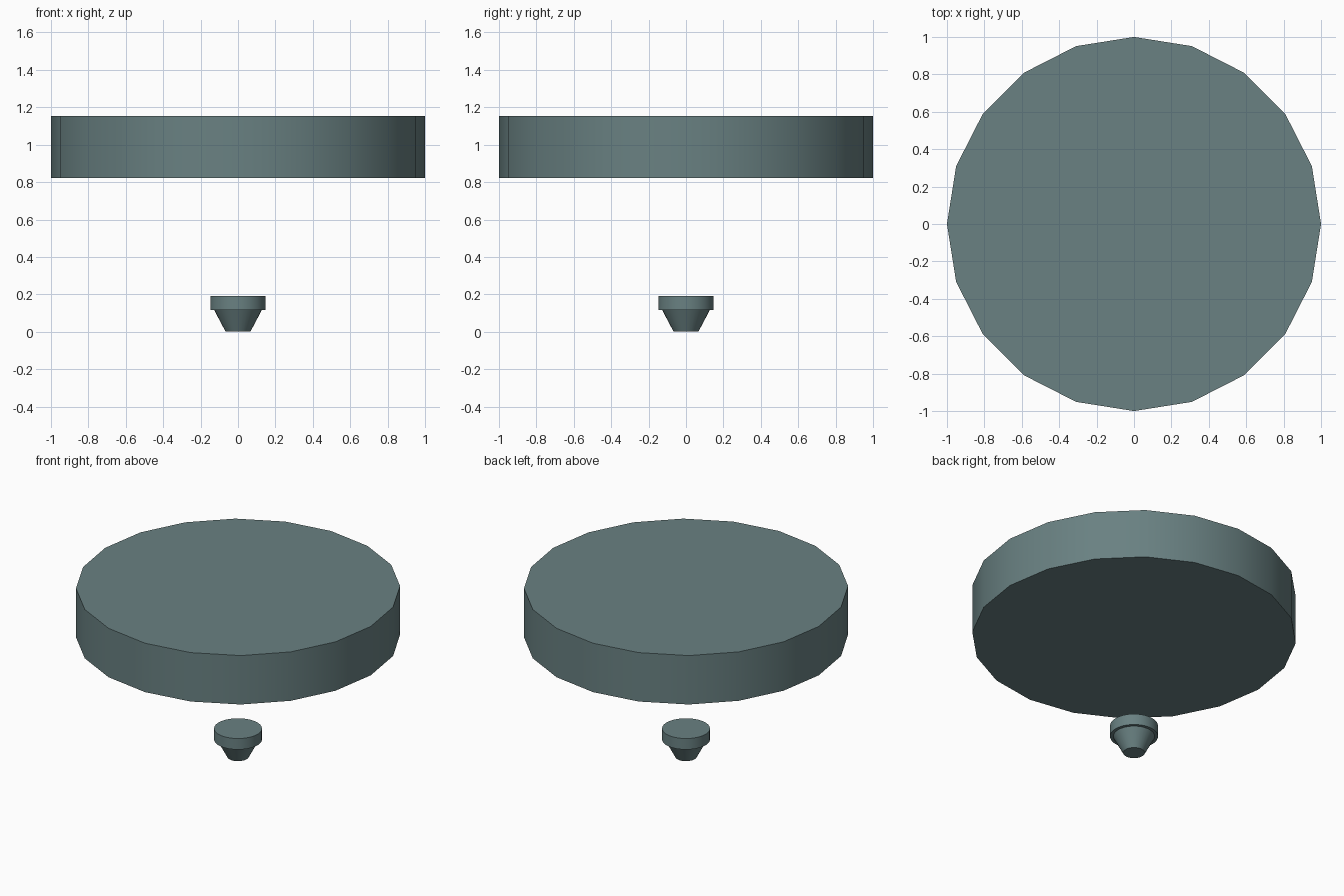
import bpy
import math

if "Cube" in bpy.data.objects:
    bpy.data.objects.remove(bpy.data.objects["Cube"])

# Single flat grey-green colour
slate = bpy.data.materials.new("slate_green")
slate.diffuse_color = (0.142, 0.220, 0.224, 1.0)
slate.use_nodes = True
slate.node_tree.nodes["Principled BSDF"].inputs["Base Color"].default_value = slate.diffuse_color


def round_part(name, sides, r_bottom, r_top, z_bottom, z_top):
    """Capped cylinder or cone frustum on the z axis, first corner on +x."""
    bpy.ops.mesh.primitive_cone_add(
        vertices=sides, radius1=r_bottom, radius2=r_top,
        depth=z_top - z_bottom, location=(0, 0, (z_bottom + z_top) / 2))
    obj = bpy.context.object
    obj.name = name
    obj.data.materials.append(slate)
    bpy.ops.object.shade_smooth_by_angle(angle=math.radians(30))
    return obj


# Large twenty-sided disc floating above
round_part("large_disc", 20, 1.0, 1.0, 0.821, 1.154)

# Small stud: tapered stem under a wider cap
round_part("stud_stem", 32, 0.066, 0.128, 0.0, 0.117)
round_part("stud_cap", 32, 0.148, 0.148, 0.117, 0.192)
